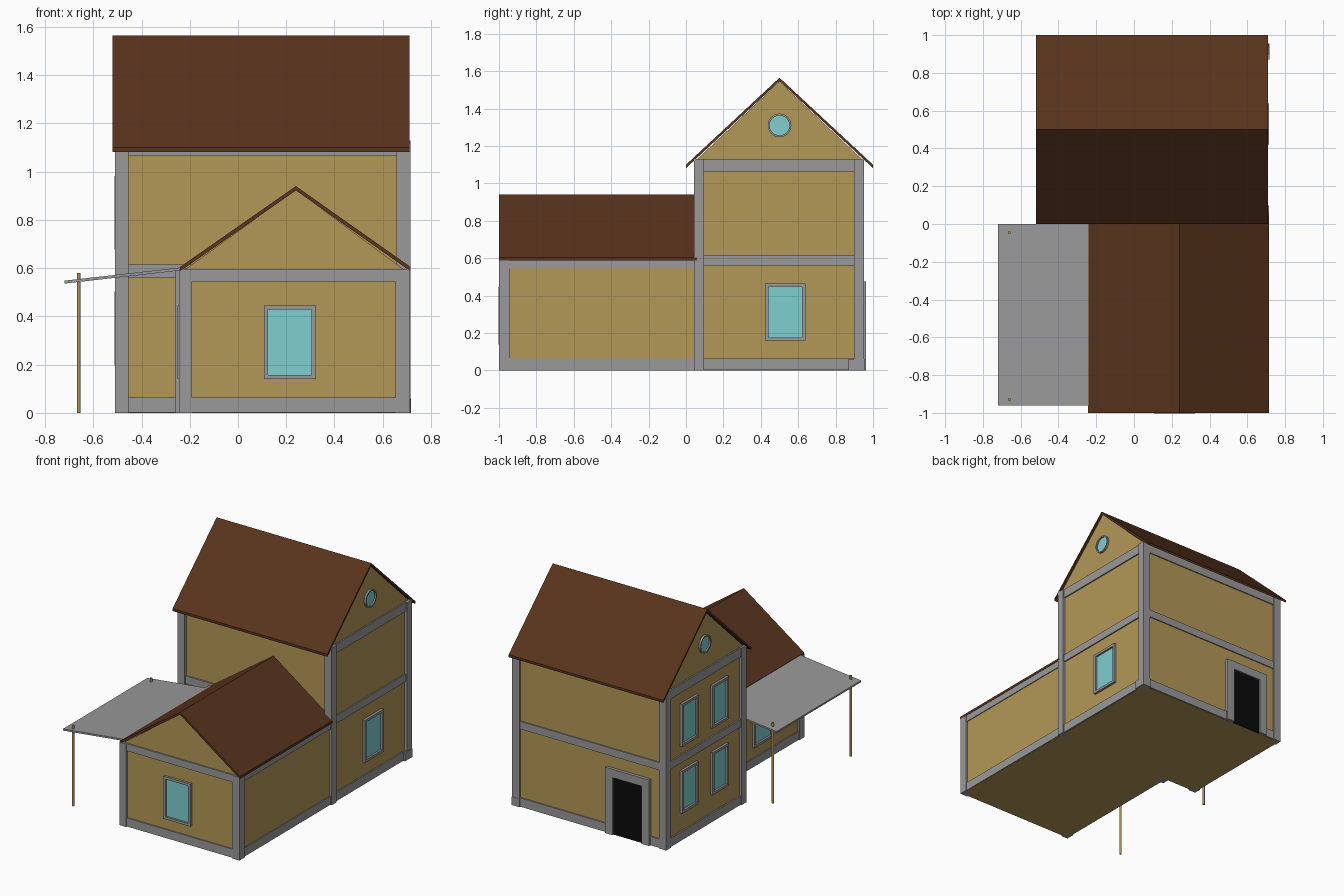
import bpy, bmesh
from math import tau, cos, sin

if "Cube" in bpy.data.objects:
    bpy.data.objects.remove(bpy.data.objects["Cube"])


def material(name, rgb):
    m = bpy.data.materials.new(name)
    m.diffuse_color = (*rgb, 1)
    m.use_nodes = True
    m.node_tree.nodes["Principled BSDF"].inputs["Base Color"].default_value = m.diffuse_color
    return m


WALL = material("plaster", (0.45, 0.31, 0.095))
ROOF = material("roof_tiles", (0.10, 0.034, 0.012))
GLASS = material("glass", (0.21, 0.62, 0.62))
DARK = material("doorway", (0.003, 0.003, 0.003))
WOOD = material("wood", (0.45, 0.30, 0.09))
GREY = material("stone", (0.32, 0.32, 0.32))


def finish(name, bm, mat):
    bmesh.ops.recalc_face_normals(bm, faces=bm.faces)
    me = bpy.data.meshes.new(name)
    bm.to_mesh(me)
    bm.free()
    me.materials.append(mat)
    ob = bpy.data.objects.new(name, me)
    bpy.context.collection.objects.link(ob)
    return ob


def add_box(bm, lo, hi):
    vs = bmesh.ops.create_cube(bm, size=1)["verts"]
    for v in vs:
        v.co = [(a + b) / 2 + c * (b - a) for a, b, c in zip(lo, hi, v.co)]


def box(name, lo, hi, mat=GREY):
    bm = bmesh.new()
    add_box(bm, lo, hi)
    return finish(name, bm, mat)


def place(axis, u, d, z):
    """Point with depth d along the axis and u along the other ground axis."""
    return (d, u, z) if axis == "x" else (u, d, z)


def prism(name, pts, axis, d0, d1, mat):
    bm = bmesh.new()
    face = bm.faces.new([bm.verts.new(place(axis, u, d0, z)) for u, z in pts])
    new = bmesh.ops.extrude_face_region(bm, geom=[face])["geom"]
    bmesh.ops.translate(bm, verts=[g for g in new if isinstance(g, bmesh.types.BMVert)],
                        vec=place(axis, 0, d1 - d0, 0))
    return finish(name, bm, mat)


def slab(name, axis, d, sign, u0, u1, z0, z1, depth, mat):
    """Flat panel lying on a wall face, raised outward by depth."""
    a, b = sorted((d - sign * 0.01, d + sign * depth))
    return box(name, place(axis, u0, a, z0), place(axis, u1, b, z1), mat)


def frame(name, axis, d, sign, u0, u1, z0, z1, w, depth, sill=True):
    bm = bmesh.new()
    a, b = sorted((d - sign * 0.01, d + sign * depth))
    parts = [(u0 - w, u0, z0, z1), (u1, u1 + w, z0, z1), (u0 - w, u1 + w, z1, z1 + w)]
    if sill:
        parts.append((u0 - w, u1 + w, z0 - w, z0))
    for p, q, r, s in parts:
        add_box(bm, place(axis, p, a, r), place(axis, q, b, s))
    return finish(name, bm, GREY)


def window(name, axis, d, sign, u, z, w=0.18, h=0.27):
    slab(name + "_glass", axis, d, sign, u - w / 2, u + w / 2, z - h / 2, z + h / 2, 0.003, GLASS)
    frame(name + "_frame", axis, d, sign, u - w / 2, u + w / 2, z - h / 2, z + h / 2, 0.018, 0.017)


def round_window(name, d, sign, u, z, r=0.053, n=32):
    ring = [(u + r * cos(tau * i / n), z + r * sin(tau * i / n)) for i in range(n)]
    prism(name + "_glass", ring, "x", d - sign * 0.01, d + sign * 0.003, GLASS)
    bm = bmesh.new()
    section = [(r, -0.01), (r, 0.013), (r + 0.01, 0.013), (r + 0.01, -0.01)]
    loops = [[bm.verts.new((d + sign * o, u + q * cos(tau * i / n), z + q * sin(tau * i / n)))
              for q, o in section] for i in range(n)]
    for i in range(n):
        for j in range(4):
            k, m = (i + 1) % n, (j + 1) % 4
            bm.faces.new((loops[i][j], loops[k][j], loops[k][m], loops[i][m]))
    finish(name + "_frame", bm, GREY)


def gable_roof(name, axis, d0, d1, a, ridge, b, t=0.018):
    pts = [a, ridge, b] + [(u, z - t) for u, z in (b, ridge, a)]
    return prism(name, pts, axis, d0, d1, ROOF)


# Tower and front wing walls, gables included
prism("tower_walls", [(0.06, 0), (0.06, 1.13), (0.5, 1.545), (0.94, 1.13), (0.94, 0)],
      "x", -0.495, 0.697, WALL)
prism("wing_walls", [(-0.233, 0), (-0.233, 0.585), (0.24, 0.925), (0.70, 0.585), (0.70, 0)],
      "y", -0.985, 0.07, WALL)

# Roofs
gable_roof("tower_roof", "x", -0.52, 0.71, (0, 1.10), (0.5, 1.565), (1, 1.10))
gable_roof("wing_roof", "y", -1.0, 0.06, (-0.24, 0.605), (0.24, 0.94), (0.715, 0.605))

# Horizontal bands wrapping round the walls
for name, z0, z1 in (("base", 0.002, 0.065), ("middle", 0.56, 0.615), ("top", 1.065, 1.13)):
    box(f"tower_{name}_band", (-0.505, 0.05, z0), (0.706, 0.948, z1))
box("wing_base_band", (-0.24, -0.994, 0.002), (0.706, 0.055, 0.063))
box("wing_top_band", (-0.24, -0.994, 0.545), (0.706, 0.055, 0.597))

# Corner posts
for name, x in (("left", -0.51), ("right", 0.658)):
    box(f"tower_front_{name}_post", (x, 0.042, 0), (x + 0.057, 0.097, 1.13))
    box(f"tower_back_{name}_post", (x, 0.898, 0), (x + 0.057, 0.953, 1.13))
box("wing_left_post", (-0.244, -1.0, 0), (-0.19, -0.94, 0.597))
box("wing_right_post", (0.652, -1.0, 0), (0.712, -0.94, 0.597))
box("wing_joint_post", (-0.26, 0.0, 0), (-0.20, 0.06, 0.60))
box("corner_plinth", (0.655, 0.87, 0), (0.718, 0.955, 0.06))

# Windows
window("wing_front_window", "y", -0.985, -1, 0.215, 0.293)
window("wing_left_window", "x", -0.233, -1, -0.53, 0.293)
window("tower_right_window", "x", 0.697, 1, 0.53, 0.312)
for row, z in (("lower", 0.35), ("upper", 0.83)):
    for side, y in (("front", 0.335), ("back", 0.68)):
        window(f"tower_left_{row}_{side}_window", "x", -0.495, -1, y, z, 0.15)
round_window("right_round_window", 0.697, 1, 0.5, 1.31)
round_window("left_round_window", -0.495, -1, 0.5, 1.31)

# Back door with its surround
slab("doorway", "y", 0.948, 1, -0.32, -0.09, 0.001, 0.415, 0.002, DARK)
frame("door_surround", "y", 0.944, 1, -0.32, -0.09, 0.001, 0.415, 0.06, 0.018, sill=False)

# Side canopy on two thin posts
prism("canopy", [(-0.72, 0.536), (-0.72, 0.548), (-0.235, 0.603), (-0.235, 0.591)],
      "y", -0.96, 0.0, GREY)
for name, y in (("front", -0.93), ("back", -0.045)):
    circle = [(-0.66 + 0.008 * cos(tau * i / 12), y + 0.008 * sin(tau * i / 12)) for i in range(12)]
    bm = bmesh.new()
    bmesh.ops.create_cone(bm, cap_ends=True, segments=12, radius1=0.008, radius2=0.008, depth=0.58)
    bmesh.ops.translate(bm, verts=bm.verts, vec=(-0.66, y, 0.29))
    finish(f"canopy_{name}_post", bm, WOOD)
